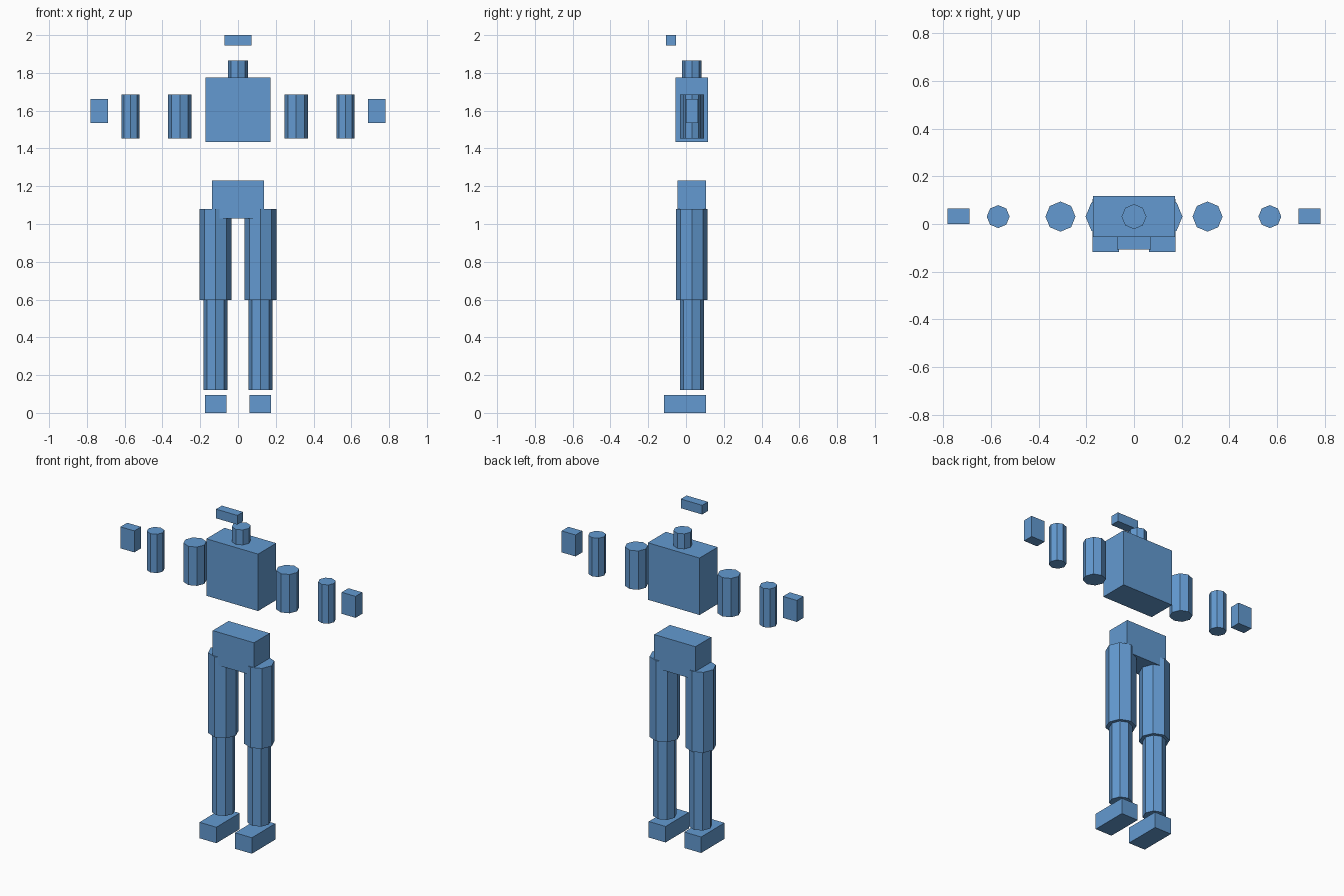
import bpy

if "Cube" in bpy.data.objects:
    bpy.data.objects.remove(bpy.data.objects["Cube"])

blue = bpy.data.materials.new("soft_blue")
blue.diffuse_color = (0.125, 0.323, 0.638, 1.0)
blue.use_nodes = True
blue.node_tree.nodes["Principled BSDF"].inputs["Base Color"].default_value = blue.diffuse_color

BODY_Y = 0.031  # shared depth of the body parts


def finish(name):
    ob = bpy.context.object
    ob.name = name
    ob.data.name = name
    ob.data.materials.append(blue)
    return ob


def box(name, x, y, z):
    """Box from (min, max) ranges."""
    bpy.ops.mesh.primitive_cube_add(size=1)
    ob = finish(name)
    for i, (lo, hi) in enumerate((x, y, z)):
        for v in ob.data.vertices:
            v.co[i] = lo if v.co[i] < 0 else hi
    return ob


def post(name, x, radius, z):
    """Upright eight-sided post with corners on the x and y axes."""
    bpy.ops.mesh.primitive_cylinder_add(
        vertices=8, radius=radius, depth=z[1] - z[0],
        location=(x, BODY_Y, (z[0] + z[1]) / 2))
    return finish(name)


# Centre line
box("brow", (-0.071, 0.071), (-0.107, -0.052), (1.945, 2.0))
post("neck", 0, 0.052, (1.775, 1.865))
box("torso", (-0.172, 0.172), (-0.055, 0.117), (1.433, 1.775))
box("pelvis", (-0.137, 0.137), (-0.044, 0.106), (1.03, 1.229))

# Limbs on both sides
for side, s in (("left", 1), ("right", -1)):
    def span(a, b):
        return tuple(sorted((s * a, s * b)))

    post(side + "_upper_arm", s * 0.308, 0.063, (1.452, 1.685))
    post(side + "_forearm", s * 0.569, 0.048, (1.452, 1.685))
    box(side + "_hand", span(0.689, 0.781), (0.0, 0.064), (1.534, 1.663))
    post(side + "_thigh", s * 0.119, 0.084, (0.597, 1.08))
    post(side + "_shin", s * 0.119, 0.064, (0.121, 0.597))
    box(side + "_foot", span(0.062, 0.174), (-0.117, 0.105), (0.0, 0.096))
